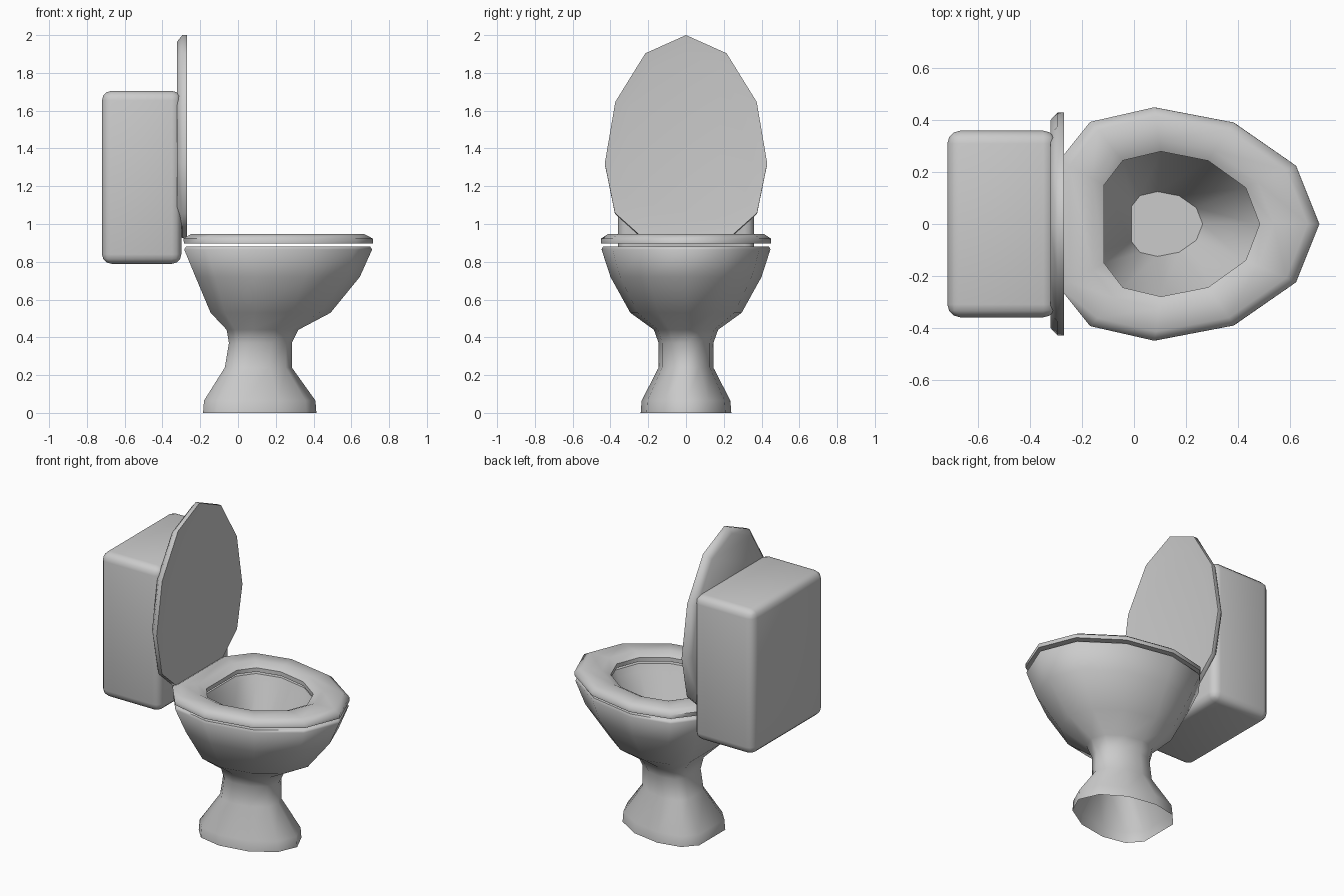
import bpy, bmesh, math
from mathutils import Matrix

if "Cube" in bpy.data.objects:
    bpy.data.objects.remove(bpy.data.objects["Cube"])

# Egg-shaped outline shared by all lofted parts: (length fraction, half-width fraction)
HALF = [(0.91, 0.5), (0.67, 0.87), (0.365, 1.0), (0.12, 0.875), (0.0, 0.54)]
OUTLINE = [(1.0, 0.0)] + HALF + [(u, -w) for u, w in reversed(HALF)]


def loft(name, rings, closed=False, cap_first=False, cap_last=False, matrix=None, angle=60):
    """Skin a stack of outlines given as (x min, x max, half width, z)."""
    bm = bmesh.new()
    loops = [[bm.verts.new((x0 + u * (x1 - x0), w * hw, z)) for u, w in OUTLINE]
             for x0, x1, hw, z in rings]
    n = len(OUTLINE)
    pairs = list(zip(loops, loops[1:]))
    if closed:
        pairs.append((loops[-1], loops[0]))
    for a, b in pairs:
        for i in range(n):
            j = (i + 1) % n
            bm.faces.new((a[i], a[j], b[j], b[i]))
    if cap_first:
        bm.faces.new(loops[0][::-1])
    if cap_last:
        bm.faces.new(loops[-1])
    if matrix:
        bm.transform(matrix)
    return finish(name, bm, angle)


def finish(name, bm, angle):
    mesh = bpy.data.meshes.new(name)
    bm.to_mesh(mesh)
    bm.free()
    ob = bpy.data.objects.new(name, mesh)
    bpy.context.collection.objects.link(ob)
    bpy.ops.object.select_all(action='DESELECT')
    ob.select_set(True)
    bpy.context.view_layer.objects.active = ob
    bpy.ops.object.shade_smooth_by_angle(angle=math.radians(angle))
    return ob


# Pedestal and bowl: open foot, up the outside, over the rim, down to the bowl floor
loft("bowl", [
    (-0.185, 0.415, 0.24, 0.0),
    (-0.18, 0.41, 0.235, 0.065),
    (-0.07, 0.285, 0.145, 0.24),
    (-0.048, 0.285, 0.145, 0.37),
    (-0.06, 0.32, 0.17, 0.44),
    (-0.145, 0.49, 0.295, 0.53),
    (-0.225, 0.645, 0.40, 0.72),
    (-0.285, 0.71, 0.447, 0.865),
    (-0.275, 0.70, 0.44, 0.88),
    (-0.125, 0.495, 0.29, 0.88),
    (-0.11, 0.475, 0.275, 0.84),
    (-0.01, 0.265, 0.125, 0.48),
], cap_last=True)

# Seat ring
loft("seat", [
    (-0.115, 0.485, 0.28, 0.897),
    (-0.285, 0.715, 0.45, 0.897),
    (-0.29, 0.715, 0.45, 0.922),
    (-0.25, 0.67, 0.415, 0.946),
    (-0.16, 0.54, 0.325, 0.946),
    (-0.115, 0.485, 0.28, 0.922),
], closed=True)

# Raised lid, lofted flat and stood upright (local x becomes z, local z becomes -x)
loft("lid", [
    (1.02, 1.91, 0.35, 0.278),
    (0.93, 2.0, 0.43, 0.27),
    (0.925, 2.0, 0.43, 0.295),
    (0.97, 1.965, 0.40, 0.323),
], cap_first=True, cap_last=True, matrix=Matrix.Rotation(-math.pi / 2, 4, 'Y'))

# Water tank
bm = bmesh.new()
bmesh.ops.create_cube(bm, size=1)
bm.transform(Matrix.Translation((-0.51, 0, 1.247)) @ Matrix.Diagonal((0.42, 0.72, 0.915, 1)))
bmesh.ops.bevel(bm, geom=bm.edges[:], offset=0.05, segments=3, profile=0.5, affect='EDGES')
finish("tank", bm, 40)

# Consistent outward normals
for ob in bpy.context.collection.objects:
    bm = bmesh.new()
    bm.from_mesh(ob.data)
    bmesh.ops.recalc_face_normals(bm, faces=bm.faces[:])
    bm.to_mesh(ob.data)
    bm.free()
